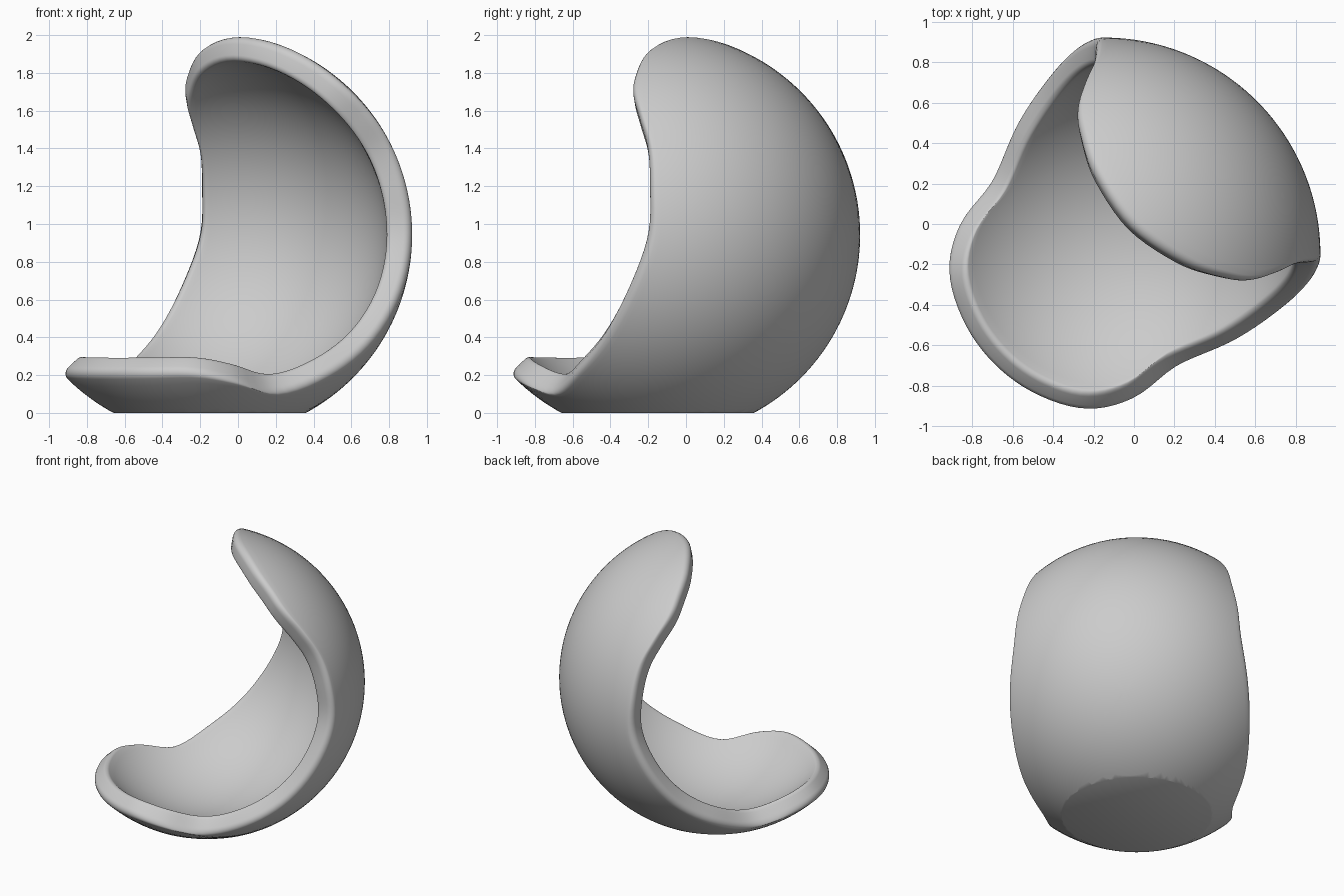
import bpy, bmesh, math
from mathutils import Vector, Matrix

if "Cube" in bpy.data.objects:
    bpy.data.objects.remove(bpy.data.objects["Cube"])

R_OUT, R_IN = 1.072, 0.938          # shell radii
CENTRE = Vector((-0.15, -0.15, 0.943))
SEG, RINGS = 160, 36

# Half of the opening's rim as directions (back, side, up), top tip to front lip
half = [(.18, 0, .984), (.235, .30, .925), (.33, .49, .807), (.40, .575, .714),
        (.50, .63, .594), (.60, .67, .44), (.66, .715, .243), (.67, .74, 0),
        (.575, .775, -.26), (.385, .77, -.51), (.14, .72, -.68),
        (-.136, .612, -.779), (-.40, .565, -.72), (-.58, .447, -.68),
        (-.695, .23, -.68), (-.73, 0, -.68)]
rim = [Vector(p) for p in half]
rim += [Vector((p.x, -p.y, p.z)) for p in rim[-2:0:-1]]


def spline(pts, t):
    """Closed Catmull-Rom curve, projected on the unit sphere."""
    n = len(pts)
    i = int(t)
    f = t - i
    a, b, c, d = (pts[(i + k) % n] for k in (-1, 0, 1, 2))
    p = b + (c - a) * (f / 2) + (a * 2 - b * 5 + c * 4 - d) * (f * f / 2) \
        + (b * 3 - a - c * 3 + d) * (f ** 3 / 2)
    return p.normalized()


# Section from the outer pole, round the rim, to the inner pole:
# (fraction of rim angle, inset from the rim, radius)
section = [(k / RINGS, 0.045, R_OUT) for k in range(1, RINGS)]
for k in range(7):
    a = math.pi / 2 * k / 6
    section.append((1, 0.045 * (1 - math.sin(a)), R_OUT - 0.045 * (1 - math.cos(a))))
for k in range(7):
    a = math.pi / 2 * k / 6
    section.append((1, 0.03 * (1 - math.cos(a)), R_IN + 0.03 * (1 - math.sin(a))))
section += [(k / RINGS, 0.03, R_IN) for k in range(RINGS - 1, 0, -1)]

# Turn the (back, side, up) frame so the opening faces the front left corner
s = math.sqrt(0.5)
turn = Matrix(((s, s, 0), (s, -s, 0), (0, 0, 1)))
pole = Vector((.88, 0, -.475)).normalized()

# Seat shell
bm = bmesh.new()


def add(direction, radius):
    return bm.verts.new(turn @ (direction * radius) + CENTRE)


rays = []
for j in range(SEG):
    d = spline(rim, j * len(rim) / SEG)
    rays.append((pole.angle(d), (d - pole * d.dot(pole)).normalized()))
rings = []
for frac, inset, radius in section:
    ring = []
    for angle, tangent in rays:
        a = (angle - inset) * frac
        ring.append(add(pole * math.cos(a) + tangent * math.sin(a), radius))
    rings.append(ring)
for r0, r1 in zip(rings, rings[1:]):
    for j in range(SEG):
        k = (j + 1) % SEG
        bm.faces.new((r0[j], r0[k], r1[k], r1[j]))
for ring, radius in ((rings[0], R_OUT), (rings[-1], R_IN)):
    tip = add(pole, radius)
    for j in range(SEG):
        bm.faces.new((ring[j], ring[(j + 1) % SEG], tip))

# Flat base
cut = bmesh.ops.bisect_plane(bm, geom=bm.verts[:] + bm.edges[:] + bm.faces[:],
                             plane_co=(0, 0, 0), plane_no=(0, 0, 1), clear_inner=True)
bmesh.ops.holes_fill(bm, edges=[e for e in bm.edges if e.is_boundary], sides=0)
bmesh.ops.recalc_face_normals(bm, faces=bm.faces[:])

mesh = bpy.data.meshes.new("seat_shell")
bm.to_mesh(mesh)
bm.free()
shell = bpy.data.objects.new("seat_shell", mesh)
bpy.context.collection.objects.link(shell)
bpy.context.view_layer.objects.active = shell
shell.select_set(True)
bpy.ops.object.shade_smooth_by_angle(angle=math.radians(30))
